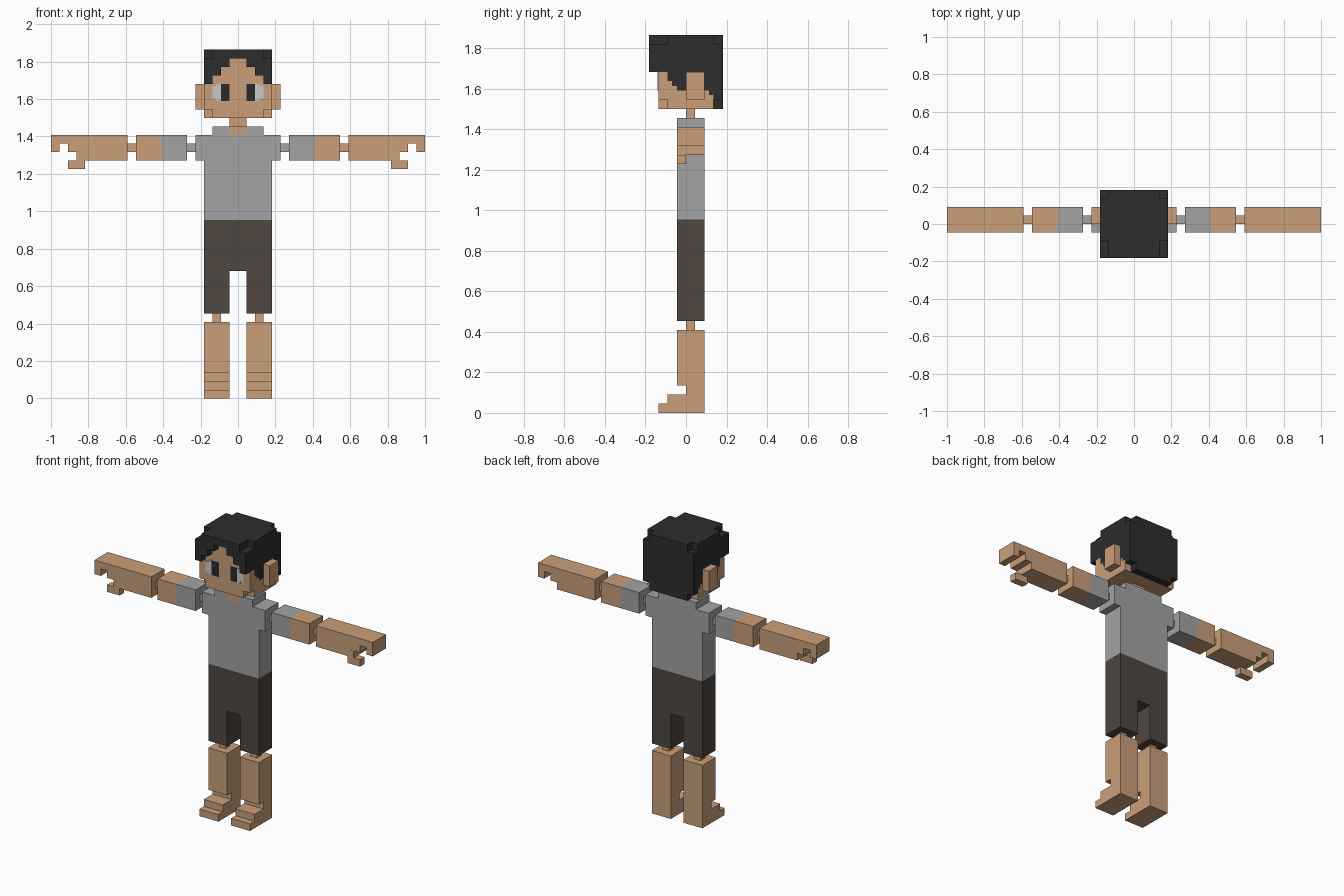
import bpy, bmesh

if "Cube" in bpy.data.objects:
    bpy.data.objects.remove(bpy.data.objects["Cube"])

U = 2 / 44  # one block


def lin(c):
    c /= 255
    return c / 12.92 if c <= 0.04045 else ((c + 0.055) / 1.055) ** 2.4


def material(name, r, g, b):
    m = bpy.data.materials.new(name)
    m.diffuse_color = (lin(r), lin(g), lin(b), 1)
    m.use_nodes = True
    m.node_tree.nodes["Principled BSDF"].inputs["Base Color"].default_value = m.diffuse_color
    return m


SKIN = material("skin", 202, 159, 122)
HAIR = material("hair_black", 45, 45, 45)
SHIRT = material("shirt_grey", 163, 163, 163)
TROUSERS = material("trouser_brown", 78, 70, 64)
WHITE = material("eye_white", 202, 202, 202)
DARK = material("eye_dark", 42, 42, 44)


def finish(name, bm, *mats):
    bmesh.ops.recalc_face_normals(bm, faces=bm.faces)
    bmesh.ops.scale(bm, vec=(U, U, U), verts=bm.verts)
    me = bpy.data.meshes.new(name)
    bm.to_mesh(me)
    bm.free()
    for m in mats:
        me.materials.append(m)
    ob = bpy.data.objects.new(name, me)
    bpy.context.collection.objects.link(ob)
    return ob


def extrude(name, pts, axis, a, b, mat):
    """Extrude a block-unit profile: (x,z) along y, or (y,z) along x."""
    bm = bmesh.new()
    put = (lambda p, t: (p[0], t, p[1])) if axis == 'y' else (lambda p, t: (t, p[0], p[1]))
    face = bm.faces.new([bm.verts.new(put(p, a)) for p in pts])
    ext = bmesh.ops.extrude_face_region(bm, geom=[face])
    move = (0, b - a, 0) if axis == 'y' else (b - a, 0, 0)
    bmesh.ops.translate(bm, vec=move, verts=[v for v in ext["geom"] if isinstance(v, bmesh.types.BMVert)])
    return finish(name, bm, mat)


def box(name, x0, x1, y0, y1, z0, z1, mat):
    return extrude(name, [(x0, z0), (x1, z0), (x1, z1), (x0, z1)], 'y', y0, y1, mat)


# Head: block solid on a half-block grid, skin below and hair above
def solid(x, y, z):
    ax = abs(x)
    if not (ax < 4 and -4 < y < 4 and 33 < z < 41):
        return False
    if y < -3 and z < 40 - int(ax):              # stepped fringe
        return False
    if ax > 3 and z > 40 and (y < -2 or y > 3):  # clipped top corners
        return False
    if ax > 3 and z < 34 and (y < -2 or y > 3):  # clipped jaw corners
        return False
    return True


def is_hair(c, n):
    x, y, z = c
    if y > 3 or y < -3.1:
        return True
    if n[1] < 0 and y < -2.9:                    # face and forehead
        return False
    for edge, low in ((-2, 37), (-1.5, 36), (-1, 35.5), (2.5, 35), (3.1, 34.5)):
        if y < edge:                             # stepped sideburn line
            return z > low
    return True


bm = bmesh.new()
h = 0.25
corners = ((-h, -h), (h, -h), (h, h), (-h, h))
for i in range(16):
    for j in range(16):
        for k in range(16):
            c = (-4 + h + i / 2, -4 + h + j / 2, 33 + h + k / 2)
            if not solid(*c):
                continue
            for ax in range(3):
                for s in (-1, 1):
                    n = [0, 0, 0]
                    n[ax] = s
                    if solid(*(c[q] + n[q] / 2 for q in range(3))):
                        continue
                    mid = [c[q] + n[q] * h for q in range(3)]
                    vs = []
                    for u, v in corners[::s]:
                        p = list(mid)
                        p[(ax + 1) % 3] += u
                        p[(ax + 2) % 3] += v
                        vs.append(bm.verts.new(p))
                    bm.faces.new(vs).material_index = int(is_hair(mid, n))
bmesh.ops.remove_doubles(bm, verts=bm.verts, dist=0.001)
bmesh.ops.dissolve_limit(bm, angle_limit=0.01, verts=bm.verts, edges=bm.edges, delimit={'MATERIAL'})
finish("head", bm, SKIN, HAIR)

# Neck, collar and torso
box("neck", -1, 1, 0, 1, 32, 33, SKIN)
box("neckline", -1, 1, -1, 1, 31, 32, SKIN)
box("collar_back", -1, 1, 1, 2, 31, 32, SHIRT)
extrude("shirt", [(-4, 21), (4, 21), (4, 28), (5, 28), (5, 31), (-5, 31), (-5, 28), (-4, 28)],
        'y', -1, 2, SHIRT)

# Trousers with both legs
extrude("trousers", [(-4, 10), (-1, 10), (-1, 15), (1, 15), (1, 10), (4, 10), (4, 21), (-4, 21)],
        'y', -1, 2, TROUSERS)

HAND = [(13, 28), (19, 28), (19, 29), (20, 29), (20, 30), (21, 30), (21, 29), (22, 29), (22, 31), (13, 31)]
FOOT = [(2, 0), (2, 9), (-1, 9), (-1, 3), (0, 3), (0, 2), (-2, 2), (-2, 1), (-3, 1), (-3, 0)]
EYE = [(2, 35), (2.5, 35), (2.5, 35.25), (3, 35.25), (3, 36.75), (2.5, 36.75), (2.5, 37), (2, 37)]

for side, s in (("left", 1), ("right", -1)):
    def part(name, x0, x1, y0, y1, z0, z1, mat):
        box(f"{side}_{name}", s * x0, s * x1, y0, y1, z0, z1, mat)

    # Face details
    part("ear", 4, 5, 0, 2, 34, 37, SKIN)
    extrude(f"{side}_eye_white", [(s * x, z) for x, z in EYE], 'y', -3.08, -3, WHITE)
    part("pupil", 1, 2, -3.08, -3, 35, 37, DARK)

    # Collar and arm
    part("collar", 1, 3, -1, 2, 31, 32, SHIRT)
    part("shoulder_joint", 5, 6, 0, 1, 29, 30, SHIRT)
    part("sleeve", 6, 9, -1, 2, 28, 31, SHIRT)
    part("upper_arm", 9, 12, -1, 2, 28, 31, SKIN)
    part("elbow_joint", 12, 13, 0, 1, 29, 30, SKIN)
    extrude(f"{side}_forearm_and_hand", [(s * x, z) for x, z in HAND], 'y', -1, 2, SKIN)
    part("thumb", 18, 20, -1, 0, 27, 28, SKIN)

    # Knee, shin and stepped foot
    part("knee_joint", 2, 3, 0, 1, 9, 10, SKIN)
    extrude(f"{side}_shin_and_foot", FOOT, 'x', s * 1, s * 4, SKIN)
